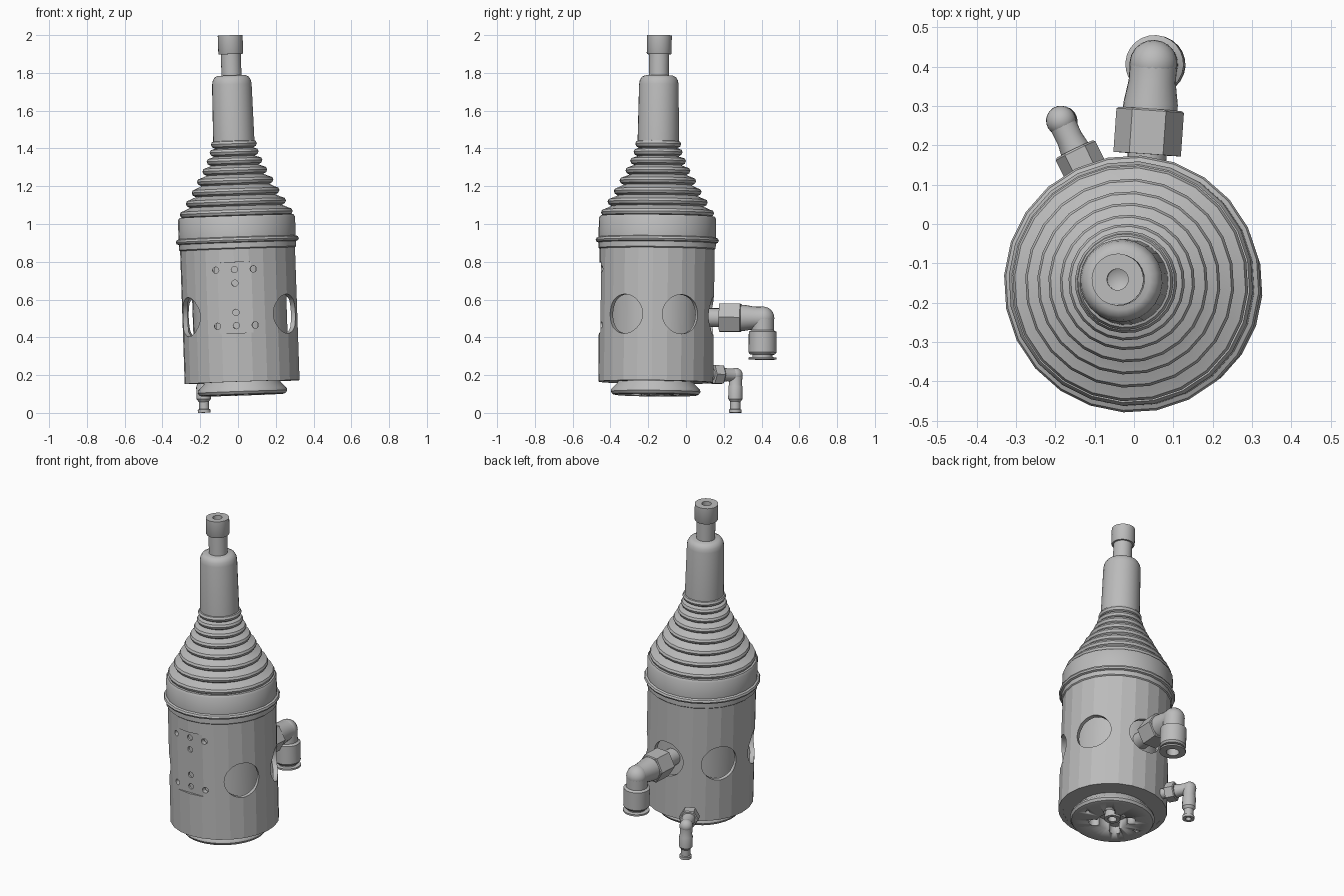
import bpy, bmesh, math
from mathutils import Matrix, Vector

if "Cube" in bpy.data.objects:
    bpy.data.objects.remove(bpy.data.objects["Cube"])

grey = bpy.data.materials.new("plain_grey")
grey.diffuse_color = (0.5, 0.5, 0.5, 1)
grey.use_nodes = True
grey.node_tree.nodes["Principled BSDF"].inputs["Base Color"].default_value = grey.diffuse_color

# Whole assembly leans slightly and is turned a few degrees
axis = Vector((-0.0346, 0.0105, 1)).normalized()
FRAME = (Matrix.Translation((0.0275, -0.162, 0))
         @ Vector((0, 0, 1)).rotation_difference(axis).to_matrix().to_4x4()
         @ Matrix.Rotation(math.radians(-4), 4, 'Z'))


def radial(az, z):
    """Frame whose z axis points outward from the body axis."""
    return (Matrix.Translation((0, 0, z)) @ Matrix.Rotation(math.radians(az), 4, 'Z')
            @ Matrix.Rotation(math.radians(90), 4, 'Y'))


def finish(name, bm, smooth=True):
    bmesh.ops.recalc_face_normals(bm, faces=bm.faces[:])
    me = bpy.data.meshes.new(name)
    bm.to_mesh(me)
    bm.free()
    me.materials.append(grey)
    ob = bpy.data.objects.new(name, me)
    bpy.context.collection.objects.link(ob)
    ob.matrix_world = FRAME
    if smooth:
        bpy.ops.object.select_all(action='DESELECT')
        ob.select_set(True)
        bpy.context.view_layer.objects.active = ob
        bpy.ops.object.shade_smooth_by_angle(angle=math.radians(35))
    return ob


def lathe(name, profile, segs=24, mat=Matrix(), phase=0.0, closed=False, smooth=True):
    """Revolve (radius, height) points around z."""
    bm = bmesh.new()
    rings = []
    for r, z in profile:
        if r == 0:
            rings.append([bm.verts.new(mat @ Vector((0, 0, z)))] * segs)
        else:
            rings.append([bm.verts.new(mat @ Vector((
                r * math.cos(2 * math.pi * i / segs + phase),
                r * math.sin(2 * math.pi * i / segs + phase), z))) for i in range(segs)])
    pairs = list(zip(rings, rings[1:])) + ([(rings[-1], rings[0])] if closed else [])
    for a, b in pairs:
        for i in range(segs):
            j = (i + 1) % segs
            bm.faces.new(list(dict.fromkeys((a[i], a[j], b[j], b[i]))))
    return finish(name, bm, smooth)


def rod(r, z0, z1):
    return [(0, z0), (r, z0), (r, z1), (0, z1)]


def ball(name, r, mat):
    bm = bmesh.new()
    bmesh.ops.create_uvsphere(bm, u_segments=20, v_segments=12, radius=r, matrix=mat)
    return finish(name, bm)


def cut(target, cutters):
    """Subtract the cutters from the target, then remove them."""
    for c in cutters:
        c.hide_render = True
        m = target.modifiers.new("cut", 'BOOLEAN')
        m.operation, m.solver, m.object = 'DIFFERENCE', 'EXACT', c
    dg = bpy.context.evaluated_depsgraph_get()
    me = bpy.data.meshes.new_from_object(target.evaluated_get(dg))
    target.modifiers.clear()
    target.data = me
    for c in cutters:
        bpy.data.objects.remove(c)


# Hollow housing with five round windows, a front flat and small screw holes
shell = lathe("housing_shell", [(0.305, 0.163), (0.305, 0.875), (0.279, 0.875), (0.279, 0.163)],
              closed=True, smooth=False)
cutters = [lathe("window_cutter", rod(0.104, 0.2, 0.4), 32, radial(a, 0.515))
           for a in (-30, 30, 90, 150, 210)]
bm = bmesh.new()
bmesh.ops.create_cube(bm, size=1, matrix=Matrix.Translation((0, -0.34, 0.608))
                      @ Matrix.Diagonal((0.4, 0.1, 0.375, 1)))
cutters.append(finish("flat_cutter", bm, False))
for x, z in [(-0.1, 0.757), (0, 0.757), (0.1, 0.757), (0, 0.685),
             (0, 0.53), (-0.1, 0.46), (0, 0.46), (0.1, 0.46)]:
    cutters.append(lathe("screw_cutter", rod(0.017, 0.255, 0.35), 12,
                         Matrix.Translation((x, 0, 0)) @ radial(-90, z)))
cut(shell, cutters)

# Inner core with the bottom plate
lathe("inner_core", [(0, 0.164), (0.29, 0.164), (0.29, 0.19), (0.25, 0.19), (0.25, 0.88), (0, 0.88)])

# Bottom flange with a lobed recess
flange = lathe("bottom_flange", [(0, 0.17), (0.2, 0.17), (0.205, 0.155), (0.235, 0.125),
                                 (0.238, 0.112), (0.229, 0.098), (0.215, 0.094), (0, 0.094)], 32)
recess = [lathe("recess_cutter", rod(0.085, 0.05, 0.15), 24)]
for k in range(4):
    a = math.radians(90 * k + 45)
    recess.append(lathe("lobe_cutter", rod(0.033, 0.05, 0.14), 14,
                        Matrix.Translation((0.1 * math.cos(a), 0.1 * math.sin(a), 0))))
for s in (-1, 1):
    recess.append(lathe("pin_cutter", rod(0.012, 0.05, 0.13), 10, Matrix.Translation((0.17 * s, 0, 0))))
cut(flange, recess)
lathe("recess_boss", [(0.045, 0.155), (0.045, 0.11), (0.025, 0.11), (0.025, 0.155)], 20, closed=True)

# Collar with its bead
lathe("collar", [(0, 0.865), (0.303, 0.865), (0.311, 0.872), (0.311, 0.9), (0.322, 0.904),
                 (0.327, 0.914), (0.322, 0.925), (0.311, 0.93), (0.311, 1.03), (0.303, 1.042), (0, 1.042)])

# Bellows: stacked rounded ridges
ridges = [(0.3, 1.06), (0.266, 1.117), (0.233, 1.173), (0.203, 1.23),
          (0.172, 1.284), (0.148, 1.335), (0.13, 1.382), (0.122, 1.425)]
profile = [(0, 1.035)]
for r, z in ridges:
    profile += [(r - 0.022, z - 0.023), (r - 0.006, z - 0.014), (r, z),
                (r - 0.006, z + 0.013), (r - 0.022, z + 0.019)]
lathe("bellows", profile + [(0, 1.444)])

# Stem, neck and hollow tip
lathe("stem", [(0, 1.42), (0.11, 1.42), (0.105, 1.74), (0.101, 1.762), (0.091, 1.779),
               (0.075, 1.787), (0, 1.787)])
lathe("neck", rod(0.053, 1.77, 1.91))
lathe("tip", [(0, 1.9), (0.063, 1.9), (0.066, 1.905), (0.066, 2.0), (0.027, 2.0),
              (0.027, 1.975), (0, 1.96)])

# Large elbow fitting at the back
side = radial(90, 0.507)
lathe("large_nipple", rod(0.05, 0.24, 0.345), 20, side)
lathe("large_hex_nut", [(0, 0.335), (0.086, 0.335), (0.086, 0.446), (0.08, 0.45), (0, 0.45)],
      6, side, math.radians(30), smooth=False)
lathe("large_elbow_arm", [(0, 0.445), (0.07, 0.445), (0.069, 0.465), (0.06, 0.52), (0.06, 0.565), (0, 0.565)],
      24, side)
down = Matrix.Translation((0, 0.565, 0))
ball("large_elbow_joint", 0.061, down @ Matrix.Translation((0, 0, 0.507)))
lathe("large_elbow_socket", [(0, 0.507), (0.06, 0.507), (0.06, 0.442), (0.074, 0.434), (0.074, 0.325),
                             (0.066, 0.314), (0.052, 0.312), (0.052, 0.3), (0.074, 0.298), (0.074, 0.288),
                             (0.036, 0.286), (0.036, 0.36), (0, 0.36)], 24, down)

# Small elbow fitting beside it
side = radial(120, 0.212)
lathe("small_nipple", rod(0.03, 0.27, 0.36), 16, side)
lathe("small_hex_nut", [(0, 0.335), (0.056, 0.335), (0.056, 0.385), (0.05, 0.39), (0, 0.39)],
      6, side, math.radians(30), smooth=False)
lathe("small_elbow_arm", [(0, 0.38), (0.04, 0.38), (0.034, 0.42), (0.035, 0.47), (0, 0.47)], 18, side)
a = math.radians(120)
down = Matrix.Translation((0.47 * math.cos(a), 0.47 * math.sin(a), 0))
ball("small_elbow_joint", 0.038, down @ Matrix.Translation((0, 0, 0.212)))
lathe("small_elbow_socket", [(0, 0.212), (0.037, 0.212), (0.034, 0.16), (0.038, 0.15), (0.038, 0.085),
                             (0.027, 0.07), (0.027, 0.032), (0.034, 0.029), (0.034, 0.0125),
                             (0.016, 0.0125), (0.016, 0.06), (0, 0.06)], 18, down)
